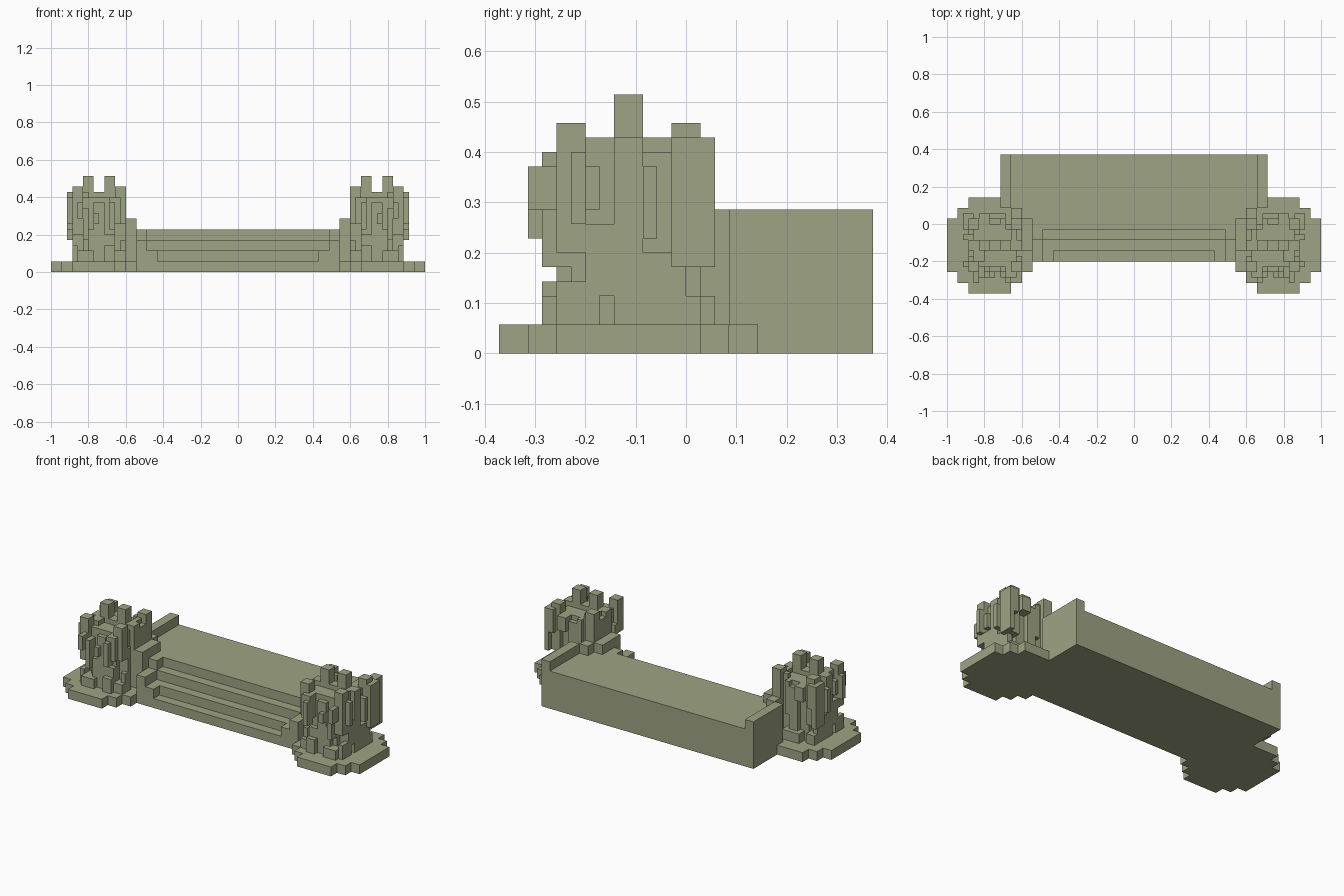
import bpy, bmesh

if "Cube" in bpy.data.objects:
    bpy.data.objects.remove(bpy.data.objects["Cube"])

U = 1 / 35  # one block of the grid

mat = bpy.data.materials.new("sage stone")
mat.diffuse_color = (0.34, 0.37, 0.23, 1)
mat.use_nodes = True
mat.node_tree.nodes["Principled BSDF"].inputs["Base Color"].default_value = mat.diffuse_color


def blocks(name, boxes, side=1):
    """One object from boxes (x0, x1, y0, y1, z0, z1) in grid blocks; side=-1 mirrors x."""
    bm = bmesh.new()
    for x0, x1, y0, y1, z0, z1 in boxes:
        if side < 0:
            x0, x1 = -x1, -x0
        cube = bmesh.ops.create_cube(bm, size=1)["verts"]
        for v in cube:
            v.co.x = (x1 if v.co.x > 0 else x0) * U
            v.co.y = (y1 if v.co.y > 0 else y0) * U
            v.co.z = (z1 if v.co.z > 0 else z0) * U
    me = bpy.data.meshes.new(name)
    bm.to_mesh(me)
    bm.free()
    me.materials.append(mat)
    ob = bpy.data.objects.new(name, me)
    bpy.context.collection.objects.link(ob)
    return ob


def around(boxes, cx=26, cy=-4):
    """Shift boxes given relative to the tower centre."""
    return [(a + cx, b + cx, c + cy, d + cy, e, f) for a, b, c, d, e, f in boxes]


# Terrace and stairs
blocks("terrace", [(-23, 23, -1, 13, 0, 8)])
for i in range(3):
    half = 15 if i < 2 else 17
    blocks(f"stair_{i + 1}", [(-half, half, -7 + 2 * i, -1, 0, 2 * i + 2)])

for s, label in ((1, "right"), (-1, "left")):
    # Stair cheeks and stepped railing
    blocks(f"stair_cheek_{label}", [(15, 17, -7, -3, 0, 4), (17, 19, -7, -1, 0, 6),
                                    (17, 19, -3, -1, 0, 8)], s)
    blocks(f"railing_{label}", [(19, 21, -5, 1, 0, 10), (21, 23, 1, 3, 0, 10),
                                (23, 25, 3, 13, 0, 10)], s)

    # Stepped round base
    blocks(f"tower_base_{label}", [(19, 35, -9, 1, 0, 2), (21, 33, -11, 3, 0, 2),
                                   (23, 31, -13, 5, 0, 2)], s)

    # Core and raised centre
    blocks(f"tower_core_{label}", around([(-4, 4, -3, 3, 2, 14), (-3, 3, -4, 4, 2, 14),
                                          (-1, 1, -5, 5, 2, 13), (-5, 5, -1, 1, 2, 15),
                                          (-3, 3, -1, 1, 14, 15)]), s)

    # Corner posts and tall twin posts
    posts = [(-3, -1, -1, 1, 14, 18), (1, 3, -1, 1, 14, 18)]
    for x, y, low in ((-5, -5, 9), (3, -5, 7), (-5, 3, 2), (3, 3, 6)):
        posts.append((x, x + 2, y, y + 2, low, 16))
        posts.append((x, x + 2, y, y + 2, 2, 4))
    posts += [(-4, -2, 3, 4, 14, 15), (2, 4, -3, -1, 14, 15), (-4, -3, 1, 3, 14, 15)]
    blocks(f"posts_{label}", around(posts), s)

    # Ragged strands hanging on the faces
    blocks(f"strands_{label}", around([
        (-4, -2, -6, -4, 9, 14), (-3, -2, -7, -5, 8, 13), (2, 3, -6, -4, 6, 12),
        (3, 4, -7, -5, 10, 13), (0, 1, -6, -4, 9, 11), (1, 2, -5, -4, 4, 8),
        (-3, -1, -5, -4, 4, 7), (4, 5, -3, -1, 4, 9), (5, 6, -4, -3, 9, 14),
        (4, 5, -4, -2, 10, 13), (4, 6, 1, 2, 8, 13), (4, 5, 1, 3, 4, 7),
        (5, 6, 3, 6, 6, 15), (4, 6, 4, 6, 10, 15), (1, 3, 4, 6, 11, 14),
        (-2, -1, 4, 5, 7, 14), (-5, -4, -3, -2, 5, 11), (-5, -4, 1, 3, 9, 14)]), s)

    # Rubble around the foot
    blocks(f"foot_rubble_{label}", around([
        (-3, -1, -6, -4, 2, 5), (1, 4, -6, -4, 2, 4), (-5, -4, -4, -2, 2, 6),
        (4, 5, -5, -2, 2, 5), (4, 5, 1, 4, 2, 6), (-2, 2, 4, 6, 2, 4)]), s)
